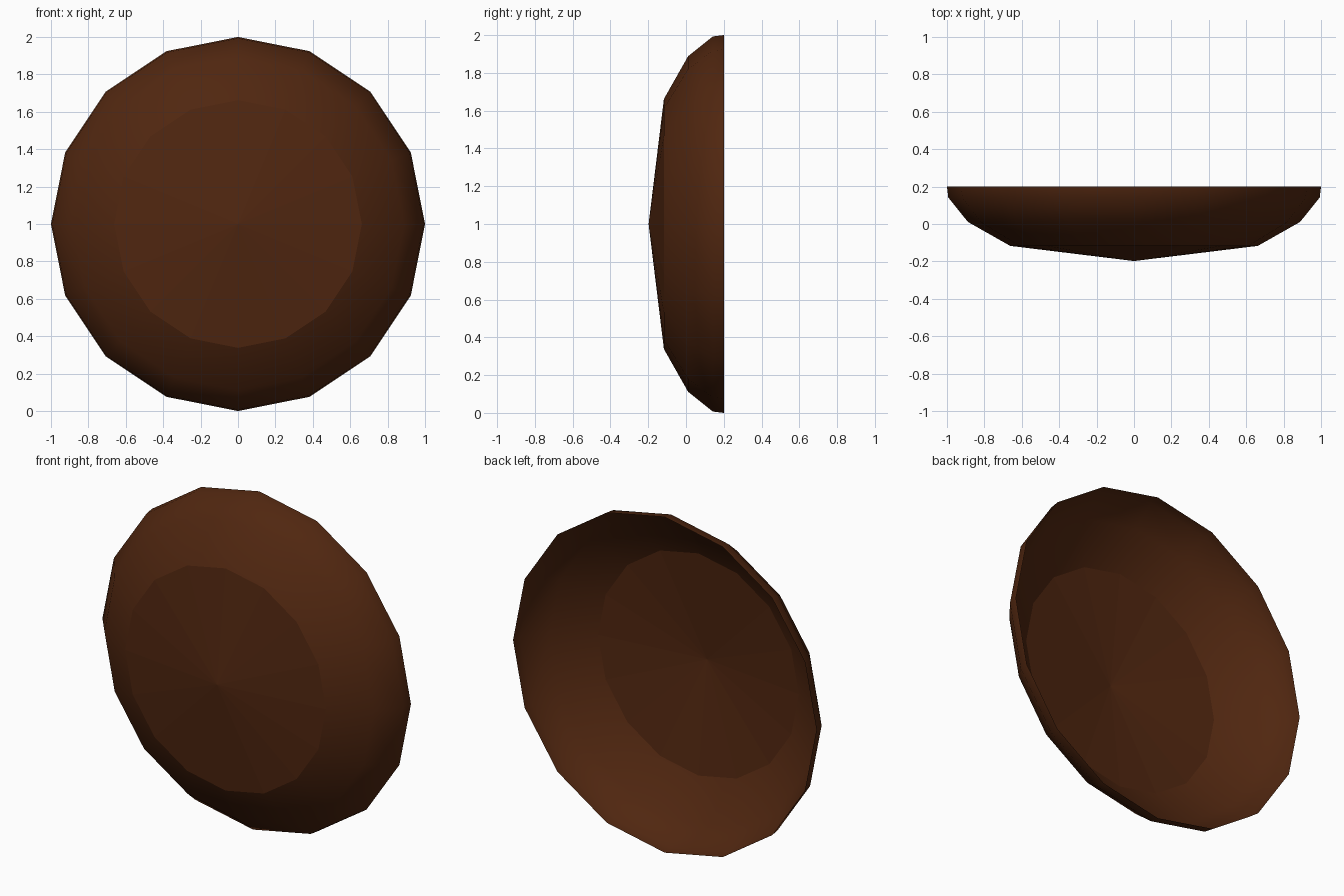
import bpy, bmesh, math

if "Cube" in bpy.data.objects:
    bpy.data.objects.remove(bpy.data.objects["Cube"])

SIDES = 16
# (radius, depth) from the rim at the back toward the front centre
PROFILE = [(1.0, 0.2), (0.993, 0.142), (0.888, 0.011), (0.662, -0.117)]
APEX_Y = -0.198

mat = bpy.data.materials.new("dark_brown")
mat.diffuse_color = (0.08, 0.0195, 0.005, 1)
mat.use_nodes = True
mat.node_tree.nodes["Principled BSDF"].inputs["Base Color"].default_value = mat.diffuse_color

# Open shallow dish: rings lofted along y, closed by a flat-shaded fan
bm = bmesh.new()
rings = []
for r, y in PROFILE:
    rings.append([bm.verts.new((r * math.cos(2 * math.pi * i / SIDES), y,
                                1 + r * math.sin(2 * math.pi * i / SIDES)))
                  for i in range(SIDES)])
for a, b in zip(rings, rings[1:]):
    for i in range(SIDES):
        j = (i + 1) % SIDES
        bm.faces.new((a[i], a[j], b[j], b[i])).smooth = True
apex = bm.verts.new((0, APEX_Y, 1))
for i in range(SIDES):
    bm.faces.new((rings[-1][i], rings[-1][(i + 1) % SIDES], apex)).smooth = False

# Outer side faces the front (-y)
bm.normal_update()
if sum(f.normal.y for f in bm.faces) > 0:
    bmesh.ops.reverse_faces(bm, faces=bm.faces[:])

mesh = bpy.data.meshes.new("dish_shell")
bm.to_mesh(mesh)
bm.free()
mesh.materials.append(mat)
dish = bpy.data.objects.new("dish_shell", mesh)
bpy.context.collection.objects.link(dish)
